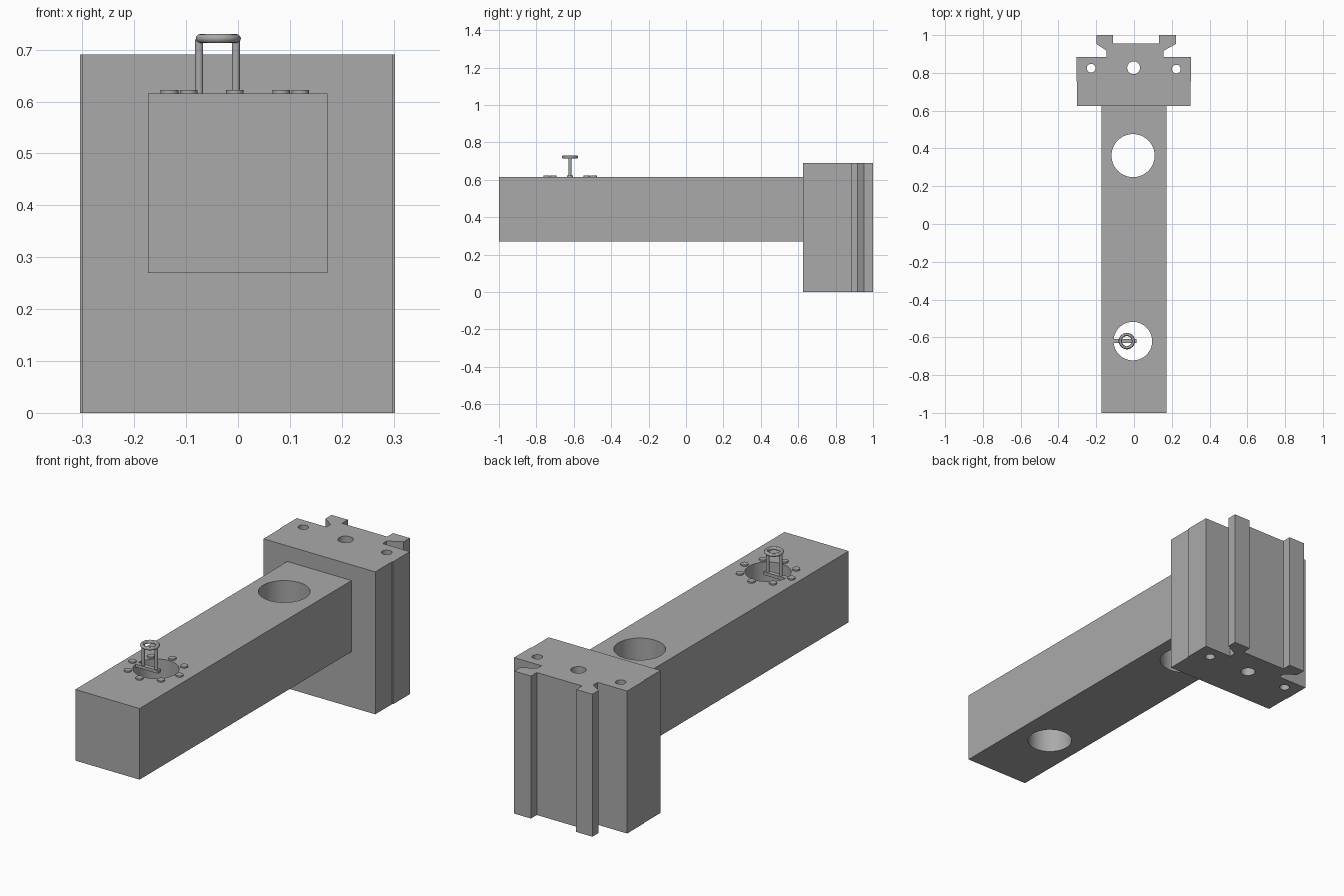
import bpy, bmesh
from math import cos, sin, pi

cube = bpy.data.objects.get("Cube")
if cube:
    bpy.data.objects.remove(cube, do_unlink=True)

GREY = (0.4, 0.4, 0.4, 1)
steel = bpy.data.materials.new("plain grey")
steel.use_nodes = True
steel.diffuse_color = GREY
steel.node_tree.nodes["Principled BSDF"].inputs["Base Color"].default_value = GREY


def finish(obj, smooth=True):
    """Give an object its material and angle-limited smooth shading."""
    obj.data.materials.clear()
    obj.data.materials.append(steel)
    if smooth:
        bpy.ops.object.select_all(action="DESELECT")
        obj.select_set(True)
        bpy.context.view_layer.objects.active = obj
        bpy.ops.object.shade_smooth_by_angle(angle=pi / 6)
    return obj


def prism(name, outline, z0, z1):
    """Extrude a plan outline from z0 up to z1."""
    bm = bmesh.new()
    face = bm.faces.new([bm.verts.new((x, y, z0)) for x, y in outline])
    top = bmesh.ops.extrude_face_region(bm, geom=[face])["geom"]
    moved = [v for v in top if isinstance(v, bmesh.types.BMVert)]
    bmesh.ops.translate(bm, verts=moved, vec=(0, 0, z1 - z0))
    bmesh.ops.recalc_face_normals(bm, faces=bm.faces)
    mesh = bpy.data.meshes.new(name)
    bm.to_mesh(mesh)
    bm.free()
    obj = bpy.data.objects.new(name, mesh)
    bpy.context.collection.objects.link(obj)
    return obj


def box(name, x0, x1, y0, y1, z0, z1):
    return prism(name, [(x0, y0), (x1, y0), (x1, y1), (x0, y1)], z0, z1)


def disc(name, x, y, r, z0, z1, sides=32):
    ring = [(x + r * cos(2 * pi * i / sides), y + r * sin(2 * pi * i / sides))
            for i in range(sides)]
    return prism(name, ring, z0, z1)


def drill(obj, holes):
    """Cut vertical round holes right through an object."""
    for x, y, r in holes:
        cutter = disc("hole_cutter", x, y, r, -0.5, 1.5, 64)
        cutter.hide_render = True
        mod = obj.modifiers.new("hole", "BOOLEAN")
        mod.operation, mod.solver, mod.object = "DIFFERENCE", "EXACT", cutter
        bpy.context.view_layer.objects.active = obj
        bpy.ops.object.modifier_apply(modifier=mod.name)
        bpy.data.objects.remove(cutter, do_unlink=True)


# Long arm with two large round holes
HX, HY = -0.006, -0.62
arm = box("arm", -0.173, 0.172, -1, 0.628, 0.27, 0.615)
drill(arm, [(-0.005, 0.362, 0.114), (HX, HY, 0.102)])
finish(arm)

# Mounting block: stepped sides and two hooked rails on the back
outline = [(-0.301, 0.625), (0.299, 0.625), (0.299, 0.755), (0.303, 0.755),
           (0.303, 0.885), (0.156, 0.885), (0.156, 0.917), (0.222, 0.953),
           (0.222, 1), (0.132, 1), (0.132, 0.955), (-0.111, 0.955),
           (-0.111, 1), (-0.198, 1), (-0.198, 0.953), (-0.145, 0.917),
           (-0.145, 0.885), (-0.304, 0.885), (-0.304, 0.755), (-0.301, 0.755)]
block = prism("mounting_block", outline, 0, 0.691)
drill(block, [(-0.227, 0.825, 0.023), (-0.002, 0.827, 0.034), (0.224, 0.82, 0.023)])
finish(block)

# Ring of eight bolt heads round the front hole
for i in range(8):
    a = i * pi / 4
    bolt = disc(f"bolt_head_{i + 1}", HX + 0.126 * cos(a), HY + 0.126 * sin(a),
                0.017, 0.61, 0.622, 24)
    finish(bolt)

# Pull handle: cross bar, two posts and a ring on top
RX = -0.038
finish(box("handle_bar", -0.109, 0.013, HY - 0.011, HY + 0.011, 0.6, 0.615), False)
for side, x in (("right", RX - 0.037), ("left", RX + 0.034)):
    finish(disc(f"handle_post_{side}", x, HY, 0.008, 0.605, 0.72, 16))
bpy.ops.mesh.primitive_torus_add(location=(RX, HY, 0.7215), major_radius=0.035,
                                 minor_radius=0.0085, major_segments=40, minor_segments=12)
ring = bpy.context.object
ring.name = "handle_ring"
finish(ring)
